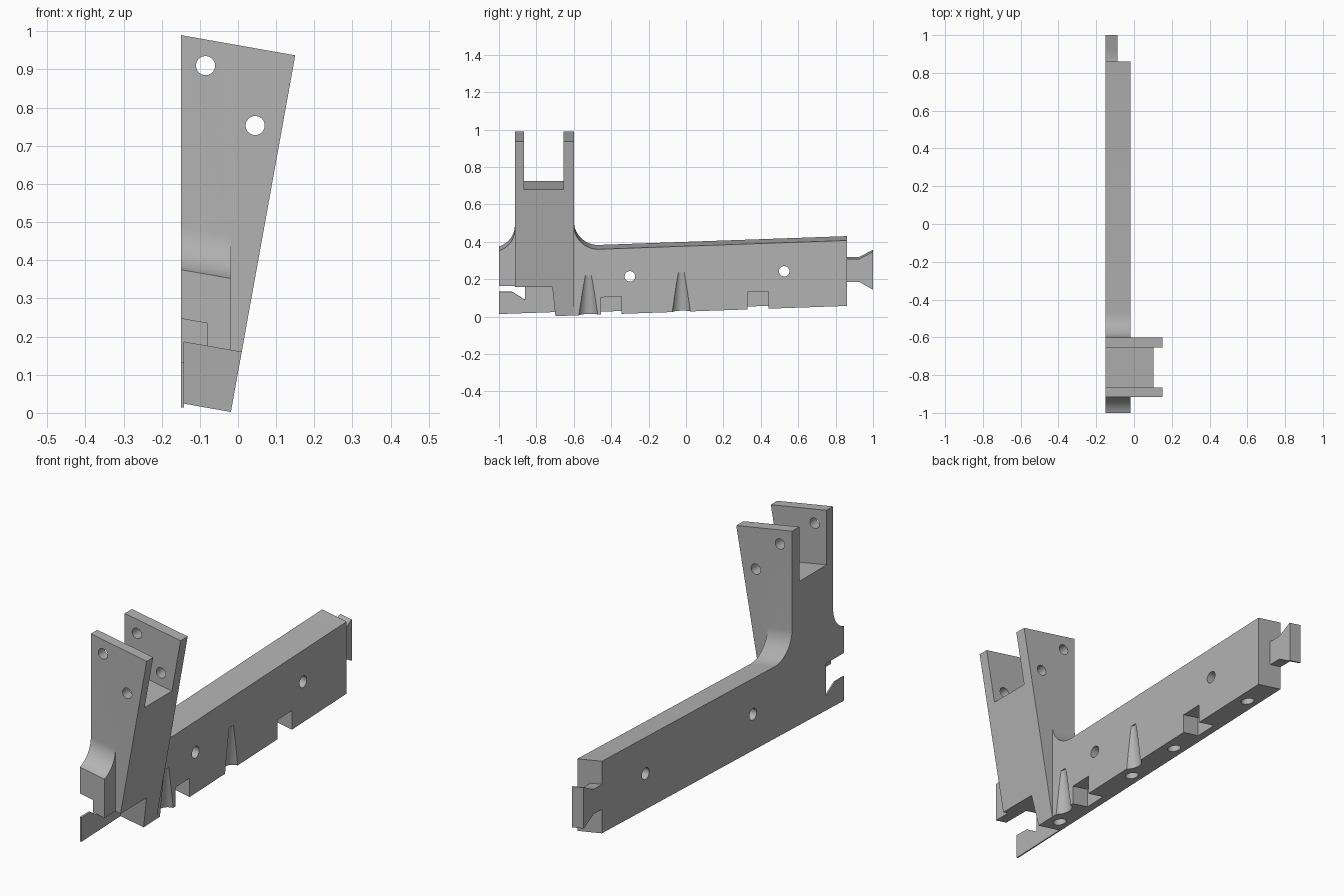
import bpy, bmesh, math
from mathutils import Vector, Matrix

cube = bpy.data.objects.get("Cube")
if cube:
    bpy.data.objects.remove(cube)

LEFT, RIGHT = -0.15, -0.018      # side planes of the beam
TILT, RISE = 0.176, 0.035        # slope across x, slope along y

grey = bpy.data.materials.new("plain grey")
grey.use_nodes = True
colour = (0.45, 0.45, 0.45, 1)
grey.diffuse_color = colour
grey.node_tree.nodes["Principled BSDF"].inputs["Base Color"].default_value = colour


def finish(name, bm):
    bmesh.ops.recalc_face_normals(bm, faces=bm.faces)
    mesh = bpy.data.meshes.new(name)
    bm.to_mesh(mesh)
    bm.free()
    mesh.materials.append(grey)
    ob = bpy.data.objects.new(name, mesh)
    bpy.context.collection.objects.link(ob)
    return ob


def prism(name, points, offset):
    """Extrude a flat outline along an offset."""
    bm = bmesh.new()
    face = bm.faces.new([bm.verts.new(p) for p in points])
    new = bmesh.ops.extrude_face_region(bm, geom=[face])["geom"]
    verts = [v for v in new if isinstance(v, bmesh.types.BMVert)]
    bmesh.ops.translate(bm, verts=verts, vec=offset)
    return finish(name, bm)


def side_prism(name, profile, x0, x1):
    """Side outline (y, z at the left plane) swept across x with the tilt."""
    points = [(x0, y, z - TILT * (x0 - LEFT)) for y, z in profile]
    return prism(name, points, (x1 - x0, 0, -TILT * (x1 - x0)))


def rod(name, start, end, r0, r1):
    """Round tapered rod between two points."""
    a, b = Vector(start), Vector(end)
    bm = bmesh.new()
    turn = Vector((0, 0, 1)).rotation_difference(b - a).to_matrix().to_4x4()
    bmesh.ops.create_cone(bm, cap_ends=True, segments=40, radius1=r0, radius2=r1,
                          depth=(b - a).length,
                          matrix=Matrix.Translation((a + b) / 2) @ turn)
    return finish(name, bm)


def arc(cy, cz, r, a0, a1, n=14):
    angles = [math.radians(a0 + (a1 - a0) * i / n) for i in range(n + 1)]
    return [(cy + r * math.cos(a), cz + r * math.sin(a)) for a in angles]


def low(y):
    return 0.015 + RISE * (y + 1)


def high(y):
    return 0.365 + RISE * (y + 1)


# Beam with upright and filleted shoulders
profile = [(-1, low(-1)), (0.86, low(0.86)), (0.86, high(0.86))]
profile += arc(-0.47, 0.513, 0.13, 270, 180)
profile += [(-0.6, 0.99), (-0.915, 0.99)]
profile += arc(-1.035, 0.49, 0.12, 0, -73)
body = side_prism("beam_and_upright", profile, LEFT, RIGHT)

# Flaring wedge on the upright
wedge = prism("upright_wedge", [(x, -0.915, z) for x, z in
              [(RIGHT, 0.006), (0.15, 0.937), (-0.05, 0.9724), (-0.05, 0.2)]],
              (0, 0.315, 0))

# Dovetail tongue at the back end
tongue = side_prism("dovetail_tongue", [(0.85, 0.197), (0.925, 0.197), (0.995, 0.157),
                    (1, 0.157), (1, 0.355), (0.995, 0.355), (0.925, 0.318),
                    (0.85, 0.318)], LEFT, -0.088)

# Fork slot, front undercut and hook slot
cutters = [
    side_prism("fork_slot", [(-0.865, 0.725), (-0.655, 0.725), (-0.655, 1.2),
               (-0.865, 1.2)], -0.3, 0.3),
    side_prism("front_undercut", [(-1.1, -0.1), (-0.685, -0.1), (-0.715, 0.187),
               (-1.1, 0.187)], -0.142, 0.3),
    side_prism("hook_slot", [(-1.1, 0.133), (-0.93, 0.133), (-0.86, 0.09),
               (-0.86, 0.247), (-1.1, 0.247)], -0.2, -0.08),
]

# Notches under the beam
for y0, top in ((-0.455, 0.126), (0.33, 0.154)):
    cutters.append(side_prism("bottom_notch", [(y0, -0.1), (y0 + 0.11, -0.1),
                   (y0 + 0.11, top + 0.004), (y0, top)], -0.105, 0.1))

# Tapered flutes on the right side
for y, top in ((-0.522, 0.22), (-0.025, 0.235)):
    cutters.append(rod("flute", (0, y, -0.02), (0, y, top), 0.058, 0.024))

# Holes through the fork, through the beam and up from below
for x, z in ((-0.085, 0.91), (0.045, 0.753)):
    cutters.append(rod("fork_hole", (x, -1.1, z), (x, -0.5, z), 0.025, 0.025))
for y, z in ((-0.3, 0.215), (0.525, 0.242)):
    cutters.append(rod("beam_hole", (-0.3, y, z), (0.1, y, z), 0.028, 0.028))
for y in (-0.63, -0.12, 0.18, 0.7):
    cutters.append(rod("bottom_hole", (-0.087, y, -0.1), (-0.087, y, 0.13), 0.03, 0.03))


def boolean(target, tool, operation):
    mod = target.modifiers.new(tool.name, "BOOLEAN")
    mod.operation, mod.solver, mod.object = operation, "EXACT", tool


for part in (wedge, tongue):
    boolean(body, part, "UNION")
for tool in cutters:
    boolean(body, tool, "DIFFERENCE")

# Bake the cuts, then drop the helpers
depsgraph = bpy.context.evaluated_depsgraph_get()
result = bpy.data.meshes.new_from_object(body.evaluated_get(depsgraph))
body.modifiers.clear()
body.data = result
for tool in cutters + [wedge, tongue]:
    bpy.data.objects.remove(tool)

bpy.ops.object.select_all(action="DESELECT")
body.select_set(True)
bpy.context.view_layer.objects.active = body
bpy.ops.object.shade_smooth_by_angle(angle=math.radians(30))
